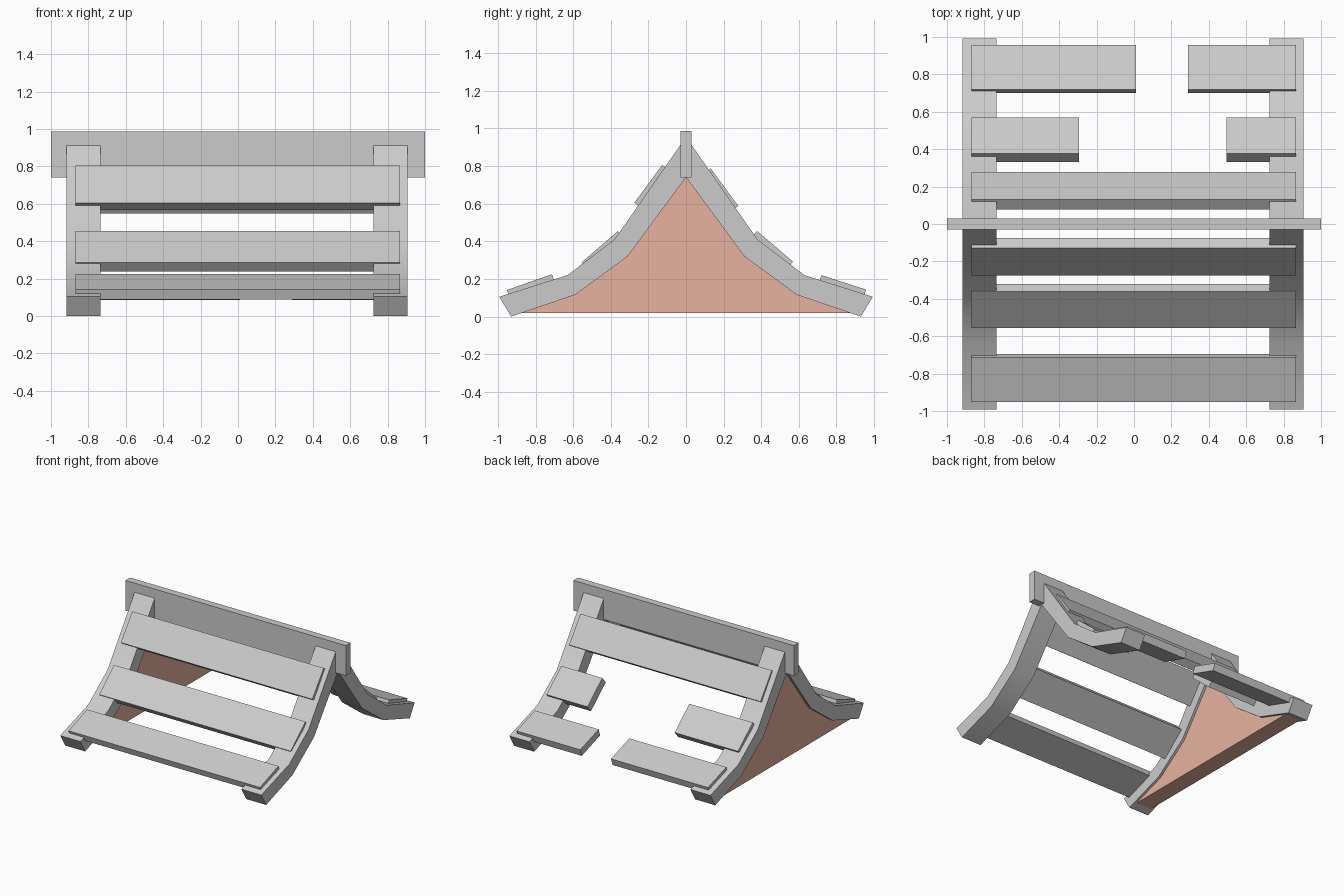
import bpy, bmesh
from mathutils import Vector

if "Cube" in bpy.data.objects:
    bpy.data.objects.remove(bpy.data.objects["Cube"])


def prism(name, profile, x0, x1, side=1):
    """Extrude a (y, z) profile from x0 to x1; side=-1 mirrors it to the front."""
    bm = bmesh.new()
    face = bm.faces.new([bm.verts.new((x0, y * side, z)) for y, z in profile])
    new = bmesh.ops.extrude_face_region(bm, geom=[face])["geom"]
    verts = [v for v in new if isinstance(v, bmesh.types.BMVert)]
    bmesh.ops.translate(bm, verts=verts, vec=(x1 - x0, 0, 0))
    bmesh.ops.recalc_face_normals(bm, faces=bm.faces[:])
    mesh = bpy.data.meshes.new(name)
    bm.to_mesh(mesh)
    bm.free()
    obj = bpy.data.objects.new(name, mesh)
    bpy.context.collection.objects.link(obj)
    return obj


def plank(name, top, low, thick, x0, x1, side):
    """Board whose outer face runs from top to low, sunk inward by thick."""
    a, b = Vector(top), Vector(low)
    d = (b - a).normalized()
    inward = Vector((d.y, -d.x)) * thick
    return prism(name, [a, b, b + inward, a + inward], x0, x1, side)


# Ridge beam
prism("ridge_beam", [(-.03, .74), (.03, .74), (.03, .987), (-.03, .987)], -1, 1)

# Flared rafters, one pair at each end
rafter = [(0, .955), (.38, .41), (.63, .22), (.993, .105),
          (.93, 0), (.59, .115), (.31, .32), (0, .74)]
for end, x0, x1 in (("left", -.917, -.735), ("right", .725, .907)):
    for face, side in (("front", -1), ("back", 1)):
        obj = prism(f"{face}_{end}_rafter", rafter, x0, x1, side)
        bpy.ops.object.select_all(action='DESELECT')
        obj.select_set(True)
        bpy.context.view_layer.objects.active = obj
        bpy.ops.object.shade_smooth_by_angle()

# Roof planks: front rows are whole, the two lower back rows are broken
L, R = -.87, .866
front_rows = {"upper": ((.127, .805), (.275, .605), .066),
              "middle": ((.362, .455), (.556, .287), .064),
              "lower": ((.713, .225), (.952, .141), .055)}
back_rows = {"upper": ((.131, .788), (.278, .588), .066),
             "middle": ((.378, .455), (.569, .292), .07),
             "lower": ((.72, .22), (.957, .143), .06)}
back_spans = {"upper": [(L, R)],
              "middle": [(L, -.295), (.495, R)],
              "lower": [(L, .01), (.288, R)]}
for row, spec in front_rows.items():
    plank(f"front_{row}_plank", *spec, L, R, -1)
for row, spec in back_rows.items():
    for i, (x0, x1) in enumerate(back_spans[row]):
        plank(f"back_{row}_plank_{i + 1}", *spec, x0, x1, 1)

# Gable panel filling the left end
half = [(.59, .12), (.31, .325), (0, .745)]
gable = [(.9, .02)] + half + [(-y, z) for y, z in half[1::-1]] + [(-.9, .02)]
panel = prism("gable_panel", gable, -.895, -.755)
mat = bpy.data.materials.new("brown_panel")
mat.diffuse_color = (.8, .45, .35, 1)
mat.use_nodes = True
mat.node_tree.nodes["Principled BSDF"].inputs["Base Color"].default_value = mat.diffuse_color
panel.data.materials.append(mat)
